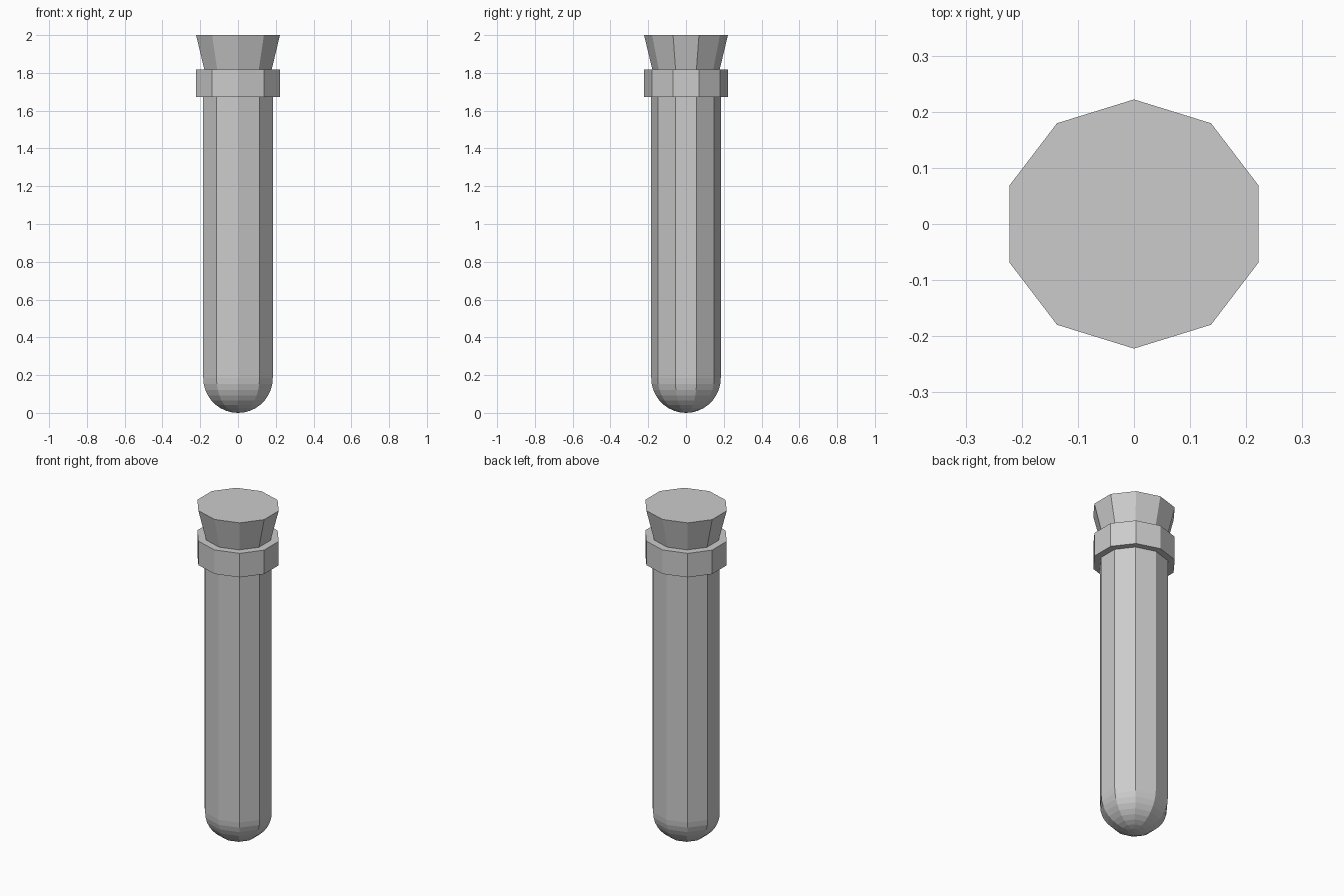
import bpy, bmesh, math

if "Cube" in bpy.data.objects:
    bpy.data.objects.remove(bpy.data.objects["Cube"])

SIDES = 10
X_STRETCH = 1 / math.cos(math.radians(18))  # decagon fitted to a square footprint


def lathe(name, profile):
    """Ten-sided solid from (radius, z) points; zero radius makes a tip."""
    bm = bmesh.new()
    rings = []
    for r, z in profile:
        if r == 0:
            rings.append([bm.verts.new((0, 0, z))] * SIDES)
            continue
        ring = []
        for i in range(SIDES):
            a = math.pi / 2 + 2 * math.pi * i / SIDES
            ring.append(bm.verts.new((r * X_STRETCH * math.cos(a), r * math.sin(a), z)))
        rings.append(ring)
    for lo, hi in zip(rings, rings[1:]):
        for i in range(SIDES):
            j = (i + 1) % SIDES
            corners = list(dict.fromkeys((lo[i], lo[j], hi[j], hi[i])))
            bm.faces.new(corners)
    # Flat end caps
    if profile[0][0] > 0:
        bm.faces.new(rings[0][::-1])
    if profile[-1][0] > 0:
        bm.faces.new(rings[-1])
    bmesh.ops.recalc_face_normals(bm, faces=bm.faces)
    mesh = bpy.data.meshes.new(name)
    bm.to_mesh(mesh)
    bm.free()
    obj = bpy.data.objects.new(name, mesh)
    bpy.context.collection.objects.link(obj)
    return obj


# Tube with a rounded bottom
R = 0.184
STEPS = 9
tube = [(0, 0)]
for k in range(1, STEPS + 1):
    t = math.pi / 2 * k / STEPS
    tube.append((R * math.sin(t), R * (1 - math.cos(t))))
tube.append((R, 1.72))
lathe("tube", tube)

# Collar around the mouth
lathe("collar", [(0.222, 1.673), (0.222, 1.817)])

# Flared stopper
lathe("stopper", [(0.174, 1.80), (0.222, 2.0)])
